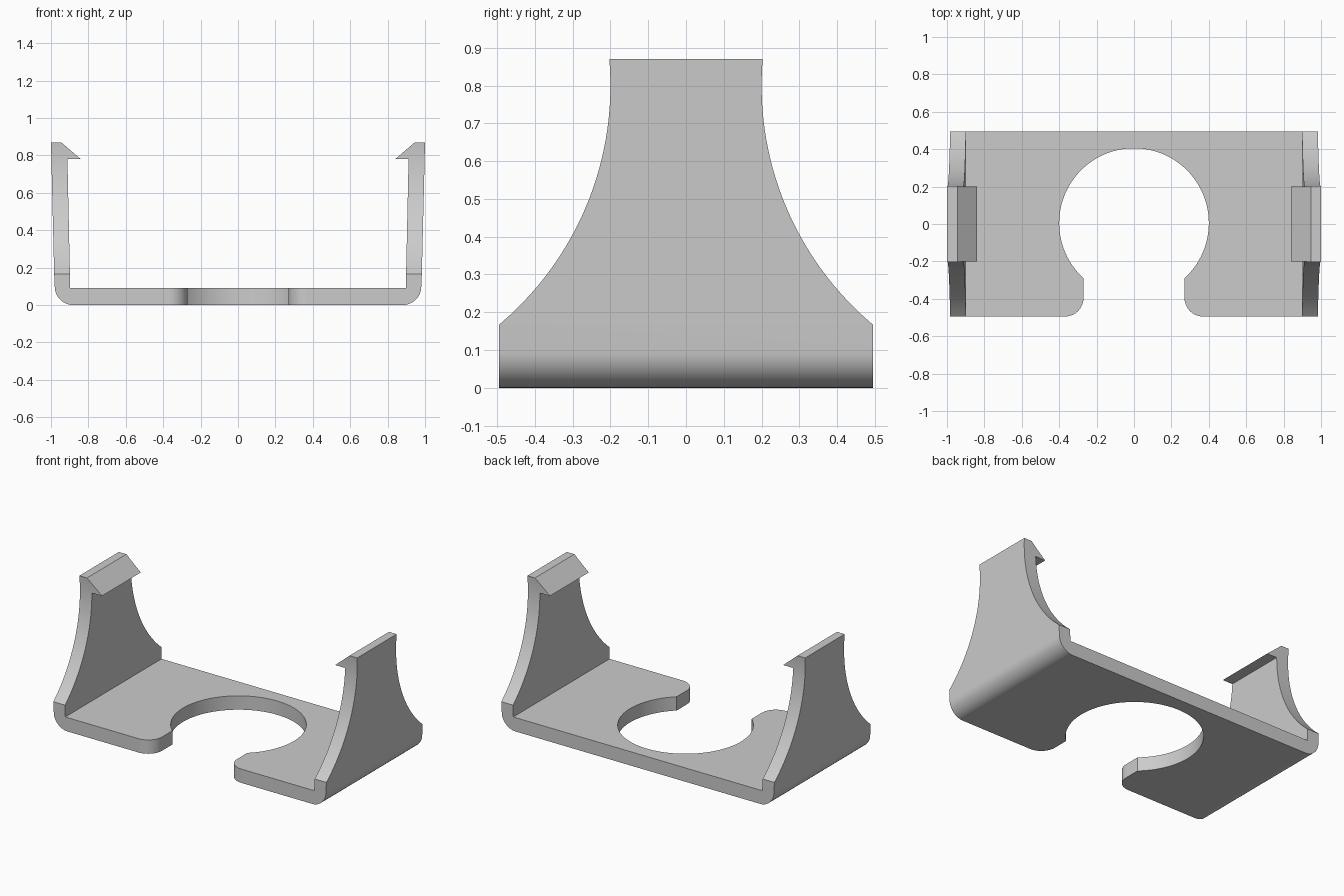
import bpy, bmesh
from math import sin, cos, pi, acos, asin
from mathutils import Vector

if "Cube" in bpy.data.objects:
    bpy.data.objects.remove(bpy.data.objects["Cube"])


def arc(cx, cy, r, a0, a1, n):
    return [(cx + r * cos(a0 + (a1 - a0) * i / n),
             cy + r * sin(a0 + (a1 - a0) * i / n)) for i in range(n + 1)]


def mirrored(half):
    return half + [(-u, v) for u, v in reversed(half)]


def prism(name, outline, axis, lo, hi):
    """Extrude a closed 2D outline along the given axis from lo to hi."""
    def place(u, v, w):
        return {'x': (w, u, v), 'y': (u, w, v), 'z': (u, v, w)}[axis]
    bm = bmesh.new()
    face = bm.faces.new([bm.verts.new(place(u, v, lo)) for u, v in outline])
    ext = bmesh.ops.extrude_face_region(bm, geom=[face])
    verts = [g for g in ext['geom'] if isinstance(g, bmesh.types.BMVert)]
    bmesh.ops.translate(bm, verts=verts, vec=Vector(place(0, 0, hi - lo)))
    bmesh.ops.recalc_face_normals(bm, faces=bm.faces)
    mesh = bpy.data.meshes.new(name)
    bm.to_mesh(mesh)
    bm.free()
    obj = bpy.data.objects.new(name, mesh)
    bpy.context.collection.objects.link(obj)
    return obj


def cut(obj, cutter, operation):
    mod = obj.modifiers.new(operation, 'BOOLEAN')
    mod.operation = operation
    mod.solver = 'EXACT'
    mod.object = cutter
    bpy.context.view_layer.objects.active = obj
    bpy.ops.object.modifier_apply(modifier=mod.name)
    bpy.data.objects.remove(cutter)


# U-shaped clip with hooked arms, seen from the front
half = arc(0.88, 0.1, 0.1, -pi / 2, 0, 12)
half += [(0.983, 0.17), (1.0, 0.87), (0.945, 0.87), (0.84, 0.78),
         (0.912, 0.78), (0.897, 0.09)]
clip = prism("clip_bracket", mirrored(half), 'y', -0.495, 0.495)

# Concave taper of the arms, seen from the side
R = 0.827
flank = arc(0.2 + R, 0.8, R, pi + asin(0.66 / R), pi - asin(0.1 / R), 32)
taper = prism("taper_cutter", mirrored([(0.6, -0.1), (0.6, 0.14)] + flank),
              'x', -1.2, 1.2)
cut(clip, taper, 'INTERSECT')

# Round hole with an open slot and rounded mouth, seen from above
a = acos(0.27 / 0.4)
hole = [(0.37, -0.6)] + arc(0.37, -0.395, 0.1, 1.5 * pi, pi, 10)
hole += arc(0, 0.005, 0.4, -a, pi / 2, 40)
hole = hole + [(-u, v) for u, v in reversed(hole[:-1])]
cut(clip, prism("keyhole_cutter", hole, 'z', -0.1, 0.2), 'DIFFERENCE')

# Smooth curved surfaces, crisp edges
bpy.ops.object.select_all(action='DESELECT')
clip.select_set(True)
bpy.context.view_layer.objects.active = clip
bpy.ops.object.shade_smooth_by_angle(angle=pi / 6)
normals = clip.modifiers.new("even_shading", 'WEIGHTED_NORMAL')
normals.keep_sharp = True
